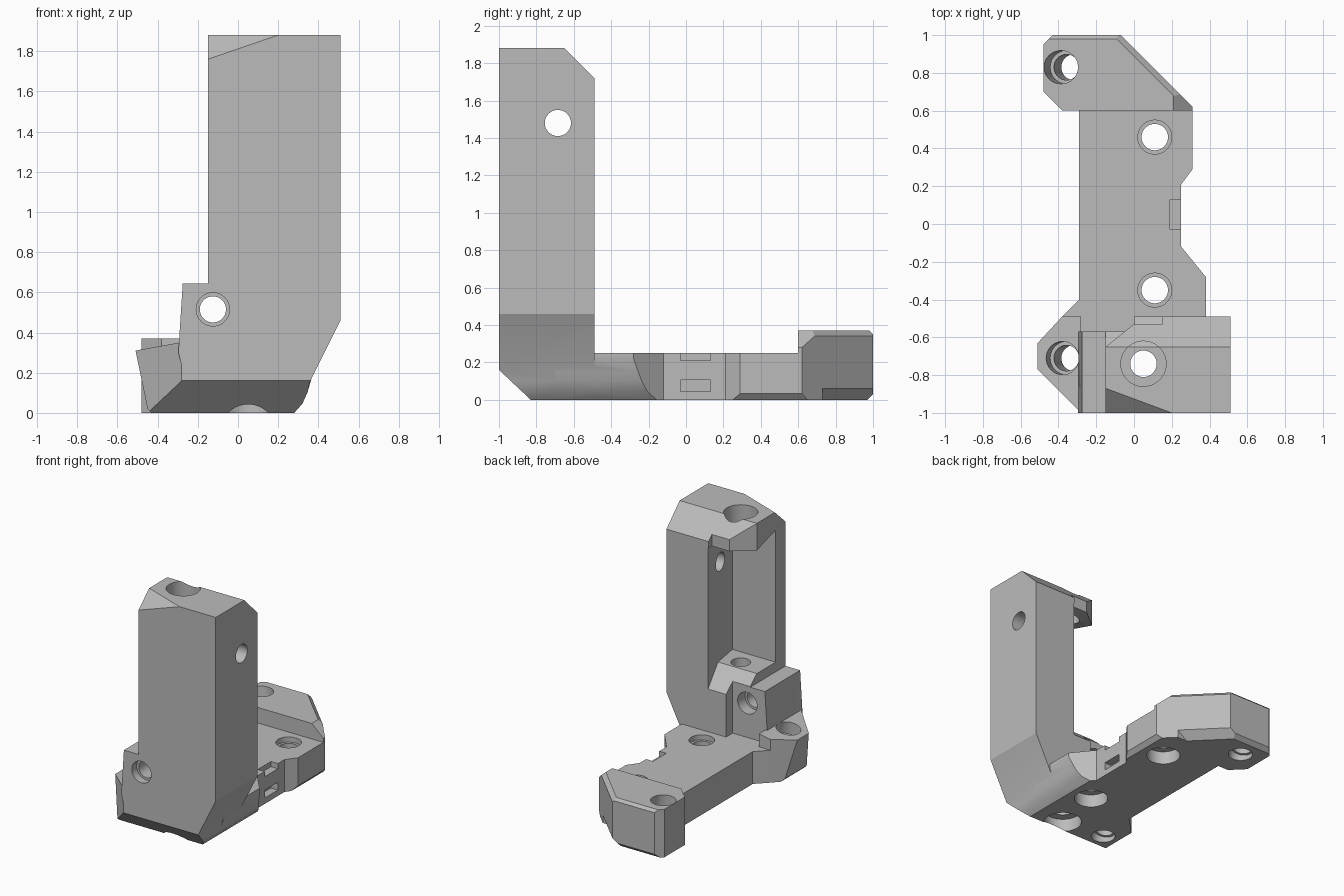
import bpy, bmesh, math
from mathutils import Vector

if "Cube" in bpy.data.objects:
    bpy.data.objects.remove(bpy.data.objects["Cube"])

grey = bpy.data.materials.new("plain grey")
grey.use_nodes = True
grey.diffuse_color = (0.5, 0.5, 0.5, 1)
grey.node_tree.nodes["Principled BSDF"].inputs["Base Color"].default_value = (0.5, 0.5, 0.5, 1)


def finish(name, bm):
    bmesh.ops.recalc_face_normals(bm, faces=bm.faces)
    mesh = bpy.data.meshes.new(name)
    bm.to_mesh(mesh)
    bm.free()
    obj = bpy.data.objects.new(name, mesh)
    bpy.context.collection.objects.link(obj)
    mesh.materials.append(grey)
    return obj


def prism(name, axis, pts, lo, hi):
    """Extrude a 2D outline along one axis."""
    place = {"x": lambda a, b, c: (c, a, b), "y": lambda a, b, c: (a, c, b),
             "z": lambda a, b, c: (a, b, c)}[axis]
    bm = bmesh.new()
    rings = [[bm.verts.new(place(a, b, c)) for a, b in pts] for c in (lo, hi)]
    for ring in rings:
        bm.faces.new(ring)
    n = len(pts)
    for i in range(n):
        j = (i + 1) % n
        bm.faces.new((rings[0][i], rings[0][j], rings[1][j], rings[1][i]))
    return finish(name, bm)


def box(name, x, y, z):
    return prism(name, "z", [(x[0], y[0]), (x[1], y[0]), (x[1], y[1]), (x[0], y[1])], *z)


def rod(start, end, radius):
    start, end = Vector(start), Vector(end)
    bm = bmesh.new()
    bmesh.ops.create_cone(bm, cap_ends=True, segments=40, radius1=radius,
                          radius2=radius, depth=(end - start).length)
    turn = (end - start).to_track_quat("Z", "Y").to_matrix()
    bmesh.ops.rotate(bm, verts=bm.verts, matrix=turn)
    bmesh.ops.translate(bm, verts=bm.verts, vec=(start + end) / 2)
    return finish("hole_cutter", bm)


def combine(target, tool, operation):
    """Boolean the tool into the target and throw the tool away."""
    mod = target.modifiers.new("combine", "BOOLEAN")
    mod.operation, mod.solver, mod.object = operation, "EXACT", tool
    deps = bpy.context.evaluated_depsgraph_get()
    mesh = bpy.data.meshes.new_from_object(target.evaluated_get(deps))
    target.modifiers.clear()
    target.data = mesh
    bpy.data.objects.remove(tool)
    return target


def cut_plane(obj, point, normal):
    """Trim off everything beyond a plane."""
    bm = bmesh.new()
    bm.from_mesh(obj.data)
    cut = bmesh.ops.bisect_plane(bm, geom=bm.verts[:] + bm.edges[:] + bm.faces[:],
                                 plane_co=point, plane_no=Vector(normal).normalized(),
                                 clear_outer=True)["geom_cut"]
    bmesh.ops.holes_fill(bm, edges=[e for e in cut if isinstance(e, bmesh.types.BMEdge)])
    bmesh.ops.recalc_face_normals(bm, faces=bm.faces)
    bm.to_mesh(obj.data)
    bm.free()


# Base plate: waisted outline with a rounded lower edge on one side
plate = prism("mounting_bracket", "z", [
    (-0.29, -0.7), (0.38, -0.7), (0.38, -0.28), (0.25, -0.12), (0.25, 0.21), (0.31, 0.29),
    (0.31, 0.62), (0.2, 0.73), (-0.29, 0.73), (-0.29, -0.4), (-0.38, -0.49), (-0.38, -0.7)],
    0, 0.25)
combine(plate, prism("plate_section", "y", [
    (-1, -0.1), (0.24, -0.1), (0.28, 0), (0.32, 0.045), (0.345, 0.1), (0.36, 0.15),
    (0.38, 0.22), (0.38, 0.4), (-1, 0.4)], -1.2, 1.2), "INTERSECT")

# Raised end block with chamfered rims
end_block = prism("end_block", "z", [
    (0.31, 0.6), (0.31, 0.62), (-0.07, 1), (-0.43, 1), (-0.48, 0.95), (-0.48, 0.7),
    (-0.38, 0.6)], 0, 0.37)
for point, normal in [((-0.07, 1, 0.34), (1, 1, 1.4)), ((-0.07, 1, 0.06), (1, 1, -1.4)),
                      ((0, 1, 0.35), (0, 1, 1)), ((0, 1, 0.03), (0, 1, -1)),
                      ((0.21, 0.6, 0.37), (0.09, 0, 0.1))]:
    cut_plane(end_block, point, normal)

# Tower: front outline crossed with side outline
tower = prism("tower", "y", [
    (-0.28, 0), (0.28, 0), (0.32, 0.045), (0.345, 0.1), (0.36, 0.16), (0.51, 0.46),
    (0.51, 1.88), (-0.15, 1.88), (-0.15, 0.24), (-0.28, 0.24)], -1, -0.49)


def side_outline():
    return prism("side_outline", "x", [
        (-0.83, 0), (-0.3, 0), (-0.3, 1.53), (-0.65, 1.88), (-1, 1.88), (-1, 0.16)], -1, 1)


combine(tower, side_outline(), "INTERSECT")
cut_plane(tower, (-0.15, -1, 1.76), (-0.12 / 0.35, -0.12 / 0.13, 1))

# Hollow in the tower, open to the back and one side
hollow = prism("hollow", "z", [(0.155, -0.49), (0.155, -0.4), (-0.4, -0.4), (-0.4, -0.88),
                               (0.22, -0.88)], 0.4, 1.8)
combine(hollow, prism("hollow_section", "x", [
    (-0.3, 0.58), (-0.49, 0.58), (-0.65, 0.72), (-0.88, 0.72), (-0.88, 1.74),
    (-0.65, 1.67), (-0.3, 1.67)], -1, 1), "INTERSECT")
combine(tower, hollow, "DIFFERENCE")
combine(tower, box("back_recess", (-0.5, 0), (-0.57, -0.4), (0.25, 0.9)), "DIFFERENCE")
combine(tower, prism("cap_corner", "z", [
    (-0.3, -0.65), (-0.15, -0.65), (0, -0.53), (0.15, -0.53), (0.15, -0.3), (-0.3, -0.3)],
    1.5, 2), "DIFFERENCE")

# Leaning foot beside the tower
foot = prism("foot", "y", [(-0.43, 0), (-0.45, 0.02), (-0.51, 0.31), (-0.29, 0.35),
                           (-0.2, 0.35), (-0.2, 0)], -1, -0.49)
combine(foot, prism("foot_plan", "z", [
    (-0.2, -0.57), (-0.28, -0.57), (-0.28, -0.49), (-0.38, -0.49), (-0.51, -0.63), (-0.51, -0.77),
    (-0.28, -1), (-0.2, -1)], -0.1, 1), "INTERSECT")
combine(foot, side_outline(), "INTERSECT")

# Cross-bolt lug
lug = prism("lug", "y", [(-0.297, 0.3), (-0.275, 0.645), (0.1, 0.645), (0.1, 0.2),
                         (-0.27, 0.2)], -1, -0.57)

for part in (tower, foot, lug, end_block):
    combine(plate, part, "UNION")

# Vertical screw holes with a shallow rim above and a counterbore below
for y in (-0.35, 0.46):
    for low, high, radius in ((-0.1, 0.4, 0.07), (0.21, 0.4, 0.09), (-0.1, 0.1, 0.12)):
        combine(plate, rod((0.11, y, low), (0.11, y, high), radius), "DIFFERENCE")

# Vertical bore through the tower
for low, high, radius in ((-0.1, 1, 0.07), (1.5, 2, 0.12), (-0.1, 0.1, 0.135)):
    combine(plate, rod((0.05, -0.74, low), (0.05, -0.74, high), radius), "DIFFERENCE")


# Leaning holes in the foot and the end block
def lean(y, z):
    return (-0.305 - 0.22 * z, y, z)


for y in (-0.71, 0.83):
    for low, high, radius in ((-0.1, 0.6, 0.068), (0.24, 0.6, 0.088), (-0.1, 0.06, 0.085)):
        combine(plate, rod(lean(y, low), lean(y, high), radius), "DIFFERENCE")

# Cross-bolt hole and tower side hole
for start, end, radius in (((-0.125, -1.1, 0.515), (-0.125, -0.45, 0.515), 0.065),
                           ((-0.125, -1.1, 0.515), (-0.125, -0.94, 0.515), 0.083),
                           ((-0.125, -0.66, 0.515), (-0.125, -0.45, 0.515), 0.083),
                           ((0, -0.685, 1.48), (0.6, -0.685, 1.48), 0.07)):
    combine(plate, rod(start, end, radius), "DIFFERENCE")

# Strap slots in the waist
for low, high in ((0.21, 0.3), (0.045, 0.105)):
    combine(plate, box("slot", (0.19, 0.4), (-0.03, 0.13), (low, high)), "DIFFERENCE")

plate.data.materials.clear()
plate.data.materials.append(grey)
bpy.ops.object.select_all(action="DESELECT")
plate.select_set(True)
bpy.context.view_layer.objects.active = plate
bpy.ops.object.shade_smooth_by_angle(angle=math.radians(25))
